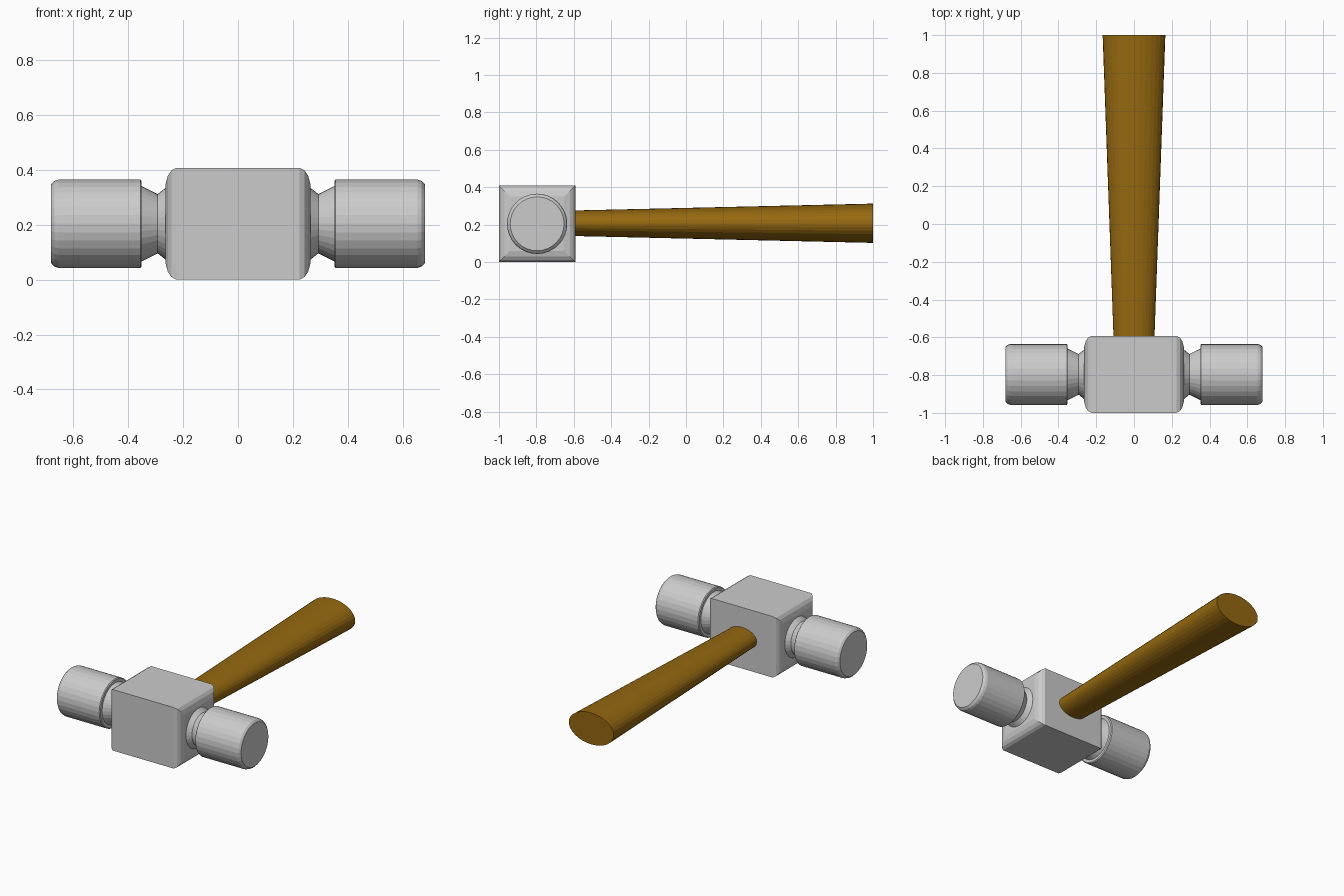
import bpy, bmesh, math

if "Cube" in bpy.data.objects:
    bpy.data.objects.remove(bpy.data.objects["Cube"])

HEAD_Y, HEAD_Z = -0.796, 0.204


def material(name, rgb):
    m = bpy.data.materials.new(name)
    m.diffuse_color = (*rgb, 1)
    m.use_nodes = True
    m.node_tree.nodes["Principled BSDF"].inputs["Base Color"].default_value = m.diffuse_color
    return m


def loft(name, rings, mat):
    """Skin a list of equal-length point rings and cap both ends."""
    bm = bmesh.new()
    loops = [[bm.verts.new(p) for p in ring] for ring in rings]
    n = len(loops[0])
    for a, b in zip(loops, loops[1:]):
        for i in range(n):
            j = (i + 1) % n
            bm.faces.new((a[i], a[j], b[j], b[i]))
    bm.faces.new(loops[0])
    bm.faces.new(loops[-1])
    bmesh.ops.recalc_face_normals(bm, faces=bm.faces)
    mesh = bpy.data.meshes.new(name)
    bm.to_mesh(mesh)
    bm.free()
    mesh.materials.append(mat)
    obj = bpy.data.objects.new(name, mesh)
    bpy.context.collection.objects.link(obj)
    return obj


def ring_x(x, r, n=32, start=0.0):
    """Ring of n points around the head axis."""
    return [(x, HEAD_Y + r * math.cos(start + 2 * math.pi * i / n),
             HEAD_Z + r * math.sin(start + 2 * math.pi * i / n)) for i in range(n)]


def ring_y(y, rx, rz, n=32):
    """Elliptical ring around the handle axis."""
    return [(rx * math.cos(2 * math.pi * i / n), y,
             0.207 + rz * math.sin(2 * math.pi * i / n)) for i in range(n)]


steel = material("steel grey", (0.60, 0.60, 0.60))
wood = material("brown wood", (0.30, 0.14, 0.005))

# Square centre block with rounded ends: (x, half width)
ends = [(0.225, 0.204), (0.243, 0.194), (0.256, 0.175), (0.264, 0.145)]
sections = [(-x, h) for x, h in reversed(ends)] + ends
loft("head_block", [ring_x(x, h * math.sqrt(2), 4, math.pi / 4) for x, h in sections], steel)

# Neck and striking face on each side: (x, radius)
profile = [(0.25, 0.136), (0.264, 0.131), (0.293, 0.108), (0.351, 0.137),
           (0.351, 0.155), (0.356, 0.161), (0.655, 0.161), (0.67, 0.156), (0.681, 0.144)]
for side, s in (("left", -1), ("right", 1)):
    loft(side + "_striker", [ring_x(s * x, r) for x, r in profile], steel)

# Tapered oval handle
loft("handle", [ring_y(-0.61, 0.108, 0.068), ring_y(1.0, 0.166, 0.105)], wood)
